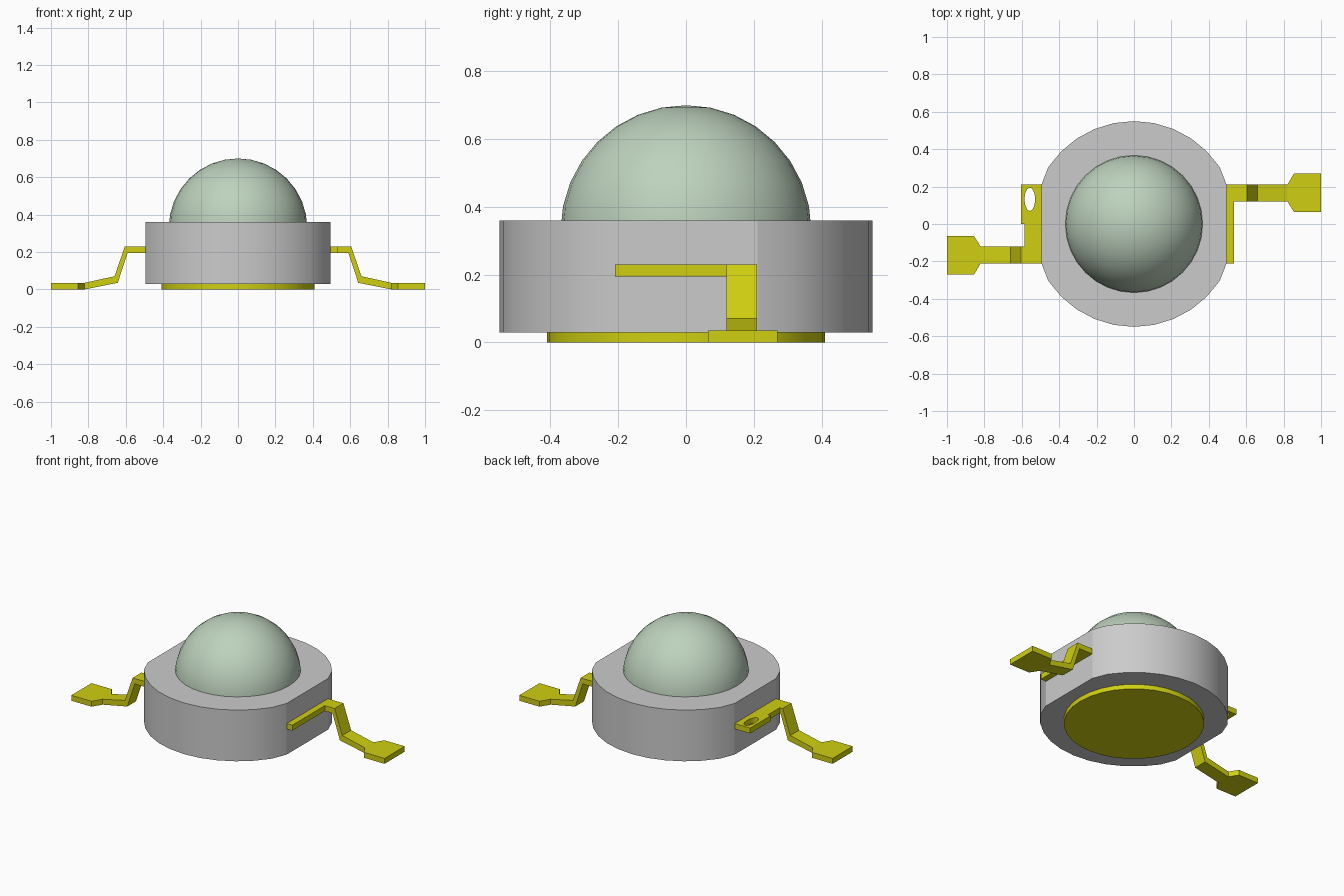
import bpy, bmesh, math

if "Cube" in bpy.data.objects:
    bpy.data.objects.remove(bpy.data.objects["Cube"])


def material(name, color):
    m = bpy.data.materials.new(name)
    m.use_nodes = True
    m.diffuse_color = (*color, 1)
    m.node_tree.nodes["Principled BSDF"].inputs["Base Color"].default_value = (*color, 1)
    return m


GREY = material("grey_plastic", (0.6, 0.6, 0.6))
YELLOW = material("yellow_metal", (0.63, 0.63, 0.006))
GREEN = material("pale_green_lens", (0.51, 0.64, 0.51))


def finish(bm, name, mat, smooth=None):
    bmesh.ops.recalc_face_normals(bm, faces=bm.faces[:])
    mesh = bpy.data.meshes.new(name)
    bm.to_mesh(mesh)
    bm.free()
    mesh.materials.append(mat)
    ob = bpy.data.objects.new(name, mesh)
    bpy.context.collection.objects.link(ob)
    if smooth:
        bpy.ops.object.select_all(action="DESELECT")
        ob.select_set(True)
        bpy.context.view_layer.objects.active = ob
        bpy.ops.object.shade_smooth_by_angle(angle=math.radians(smooth))
    return ob


def loft(name, rings, mat, smooth=None):
    """Skin a series of matching closed rings and cap both ends."""
    bm = bmesh.new()
    loops = [[bm.verts.new(p) for p in ring] for ring in rings]
    for a, b in zip(loops, loops[1:]):
        for i in range(len(a)):
            j = (i + 1) % len(a)
            bm.faces.new((a[i], a[j], b[j], b[i]))
    bm.faces.new(loops[0])
    bm.faces.new(loops[-1])
    return finish(bm, name, mat, smooth)


def prism(name, outline, z0, z1, mat, smooth=None):
    return loft(name, [[(x, y, z) for x, y in outline] for z in (z0, z1)], mat, smooth)


def ellipse(rx, ry, cx=0, cy=0, n=32):
    angles = [2 * math.pi * i / n for i in range(n)]
    return [(cx + rx * math.cos(a), cy + ry * math.sin(a)) for a in angles]


# Round housing with two flattened sides, on a thin metal disc
FLAT = 0.495
housing = [(max(-FLAT, min(FLAT, x)), y) for x, y in ellipse(0.55, 0.55)]
prism("housing", housing, 0.03, 0.36, GREY, 20)
prism("base_disc", ellipse(0.41, 0.41), 0, 0.03, YELLOW, 30)

# Domed lens, cut off level with the housing top
bm = bmesh.new()
bmesh.ops.create_uvsphere(bm, u_segments=32, v_segments=16, radius=0.37)
bmesh.ops.translate(bm, verts=bm.verts[:], vec=(0, 0, 0.33))
bmesh.ops.bisect_plane(bm, geom=bm.verts[:] + bm.edges[:] + bm.faces[:],
                       plane_co=(0, 0, 0.36), plane_no=(0, 0, 1), clear_inner=True)
finish(bm, "lens_dome", GREEN, 30)

# Bent lead: top x, top z, bottom x, bottom z, lowest y, highest y
TOP, LOW = 0.23, 0.195
BENDS = [
    (0.605, TOP, 0.590, LOW, 0.12, 0.21),
    (0.660, 0.07, 0.643, 0.035, 0.12, 0.21),
    (0.820, 0.035, 0.820, 0, 0.12, 0.21),
    (0.855, 0.035, 0.855, 0, 0.065, 0.27),
    (1.000, 0.035, 1.000, 0, 0.065, 0.27),
]


def lead(name, start, side):
    stations = [(start, TOP, start, LOW, 0.12, 0.21)] + BENDS
    rings = [[(side * x, side * y, z) for x, y, z in
              ((xt, y0, zt), (xt, y1, zt), (xb, y1, zb), (xb, y0, zb))]
             for xt, zt, xb, zb, y0, y1 in stations]
    return loft(name, rings, YELLOW)


lead("left_lead", 0.535, 1)
lead("right_lead", 0.585, -1)

# Tabs joining the leads to the housing
prism("left_tab", [(0.49, -0.21), (0.535, -0.21), (0.535, 0.21), (0.49, 0.21)],
      LOW, TOP, YELLOW)
right_tab = prism("right_tab", [(-0.49, -0.21), (-0.585, -0.21), (-0.585, 0), (-0.605, 0),
                                (-0.605, 0.21), (-0.49, 0.21)], LOW, TOP, YELLOW)

# Oval hole through the right tab
cutter = prism("hole_cutter", ellipse(0.028, 0.062, -0.557, 0.132, 24), 0.1, 0.3, YELLOW)
cutter.hide_render = True
cutter.hide_set(True)
hole = right_tab.modifiers.new("oval_hole", "BOOLEAN")
hole.operation = "DIFFERENCE"
hole.solver = "EXACT"
hole.object = cutter
